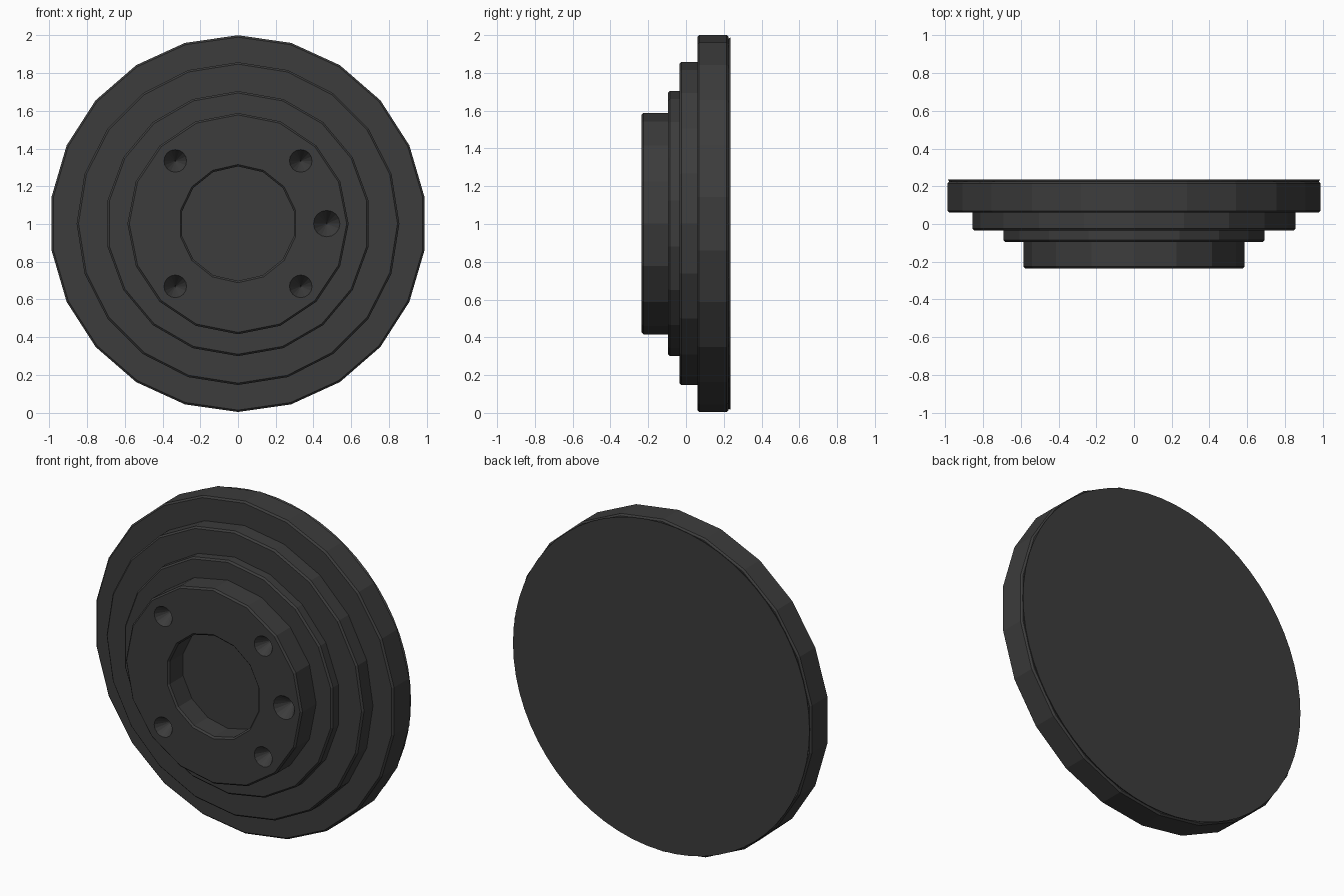
import bpy, bmesh, math

cube = bpy.data.objects.get("Cube")
if cube:
    bpy.data.objects.remove(cube, do_unlink=True)

CENTRE_Z = 1.002
BEVEL = 0.01

grey = bpy.data.materials.new("dark_grey")
grey.use_nodes = True
colour = (0.045, 0.045, 0.045, 1)
grey.diffuse_color = colour
grey.node_tree.nodes["Principled BSDF"].inputs["Base Color"].default_value = colour


def lathe(name, profile, sides, x=0, z=CENTRE_Z):
    """Closed solid turned about the y axis; profile is (radius, y) from axis to axis."""
    bm = bmesh.new()
    rings = []
    for r, y in profile:
        if r == 0:
            rings.append([bm.verts.new((x, y, z))])
            continue
        angles = [math.tau * i / sides for i in range(sides)]
        rings.append([bm.verts.new((x + r * math.sin(a), y, z + r * math.cos(a))) for a in angles])
    for a, b in zip(rings, rings[1:]):
        for i in range(sides):
            j = (i + 1) % sides
            corners = [a[i % len(a)], a[j % len(a)], b[j % len(b)], b[i % len(b)]]
            bm.faces.new(list(dict.fromkeys(corners)))
    bmesh.ops.recalc_face_normals(bm, faces=bm.faces)
    mesh = bpy.data.meshes.new(name)
    bm.to_mesh(mesh)
    bm.free()
    mesh.materials.append(grey)
    obj = bpy.data.objects.new(name, mesh)
    bpy.context.collection.objects.link(obj)
    return obj


def disc(name, radius, front, back, sides):
    """Solid disc with chamfered rims."""
    inner = radius - BEVEL
    return lathe(name, [(0, front), (inner, front), (radius, front + BEVEL),
                        (radius, back - BEVEL), (inner, back), (0, back)], sides)


# Stepped discs, widest at the back
disc("rim_disc", 0.998, 0.06, 0.225, 22)
disc("outer_step", 0.855, -0.035, 0.08, 20)
disc("inner_step", 0.702, -0.095, -0.015, 18)

# Thin round plate closing the back
lathe("back_plate", [(0, 0.215), (0.975, 0.215), (0.985, 0.235), (0, 0.235)], 64)

# Hub with a recessed centre
FRONT, FLOOR = -0.235, -0.098
hub = lathe("hub", [(0, FLOOR), (0.303, FLOOR), (0.303, FRONT + BEVEL), (0.313, FRONT),
                    (0.586 - BEVEL, FRONT), (0.586, FRONT + BEVEL),
                    (0.586, -0.085), (0, -0.085)], 16)
bpy.data.objects.remove(hub, do_unlink=True)

# Hub is a sixteen-sided ring around a fourteen-sided bore
hub = disc("hub", 0.586, FRONT, -0.08, 16)
cutters = [lathe("bore_cutter", [(0, -0.3), (0.313, -0.3), (0.313, FRONT),
                                 (0.303, FRONT + BEVEL), (0.303, FLOOR), (0, FLOOR)], 14)]

# Conical bolt pits: four on the diagonals and a larger one at the side
for degrees, radius in ((45, 0.06), (135, 0.06), (225, 0.06), (315, 0.06), (90, 0.07)):
    a = math.radians(degrees)
    cutters.append(lathe("pit_cutter", [(0, -0.3), (radius, -0.3), (radius, FRONT), (0, FRONT + 0.1)],
                         16, 0.47 * math.sin(a), CENTRE_Z + 0.47 * math.cos(a)))

bpy.context.view_layer.objects.active = hub
for cutter in cutters:
    cutter.hide_render = True
    cut = hub.modifiers.new("cut", "BOOLEAN")
    cut.operation = "DIFFERENCE"
    cut.solver = "EXACT"
    cut.object = cutter
    bpy.ops.object.modifier_apply(modifier=cut.name)
    bpy.data.objects.remove(cutter, do_unlink=True)
